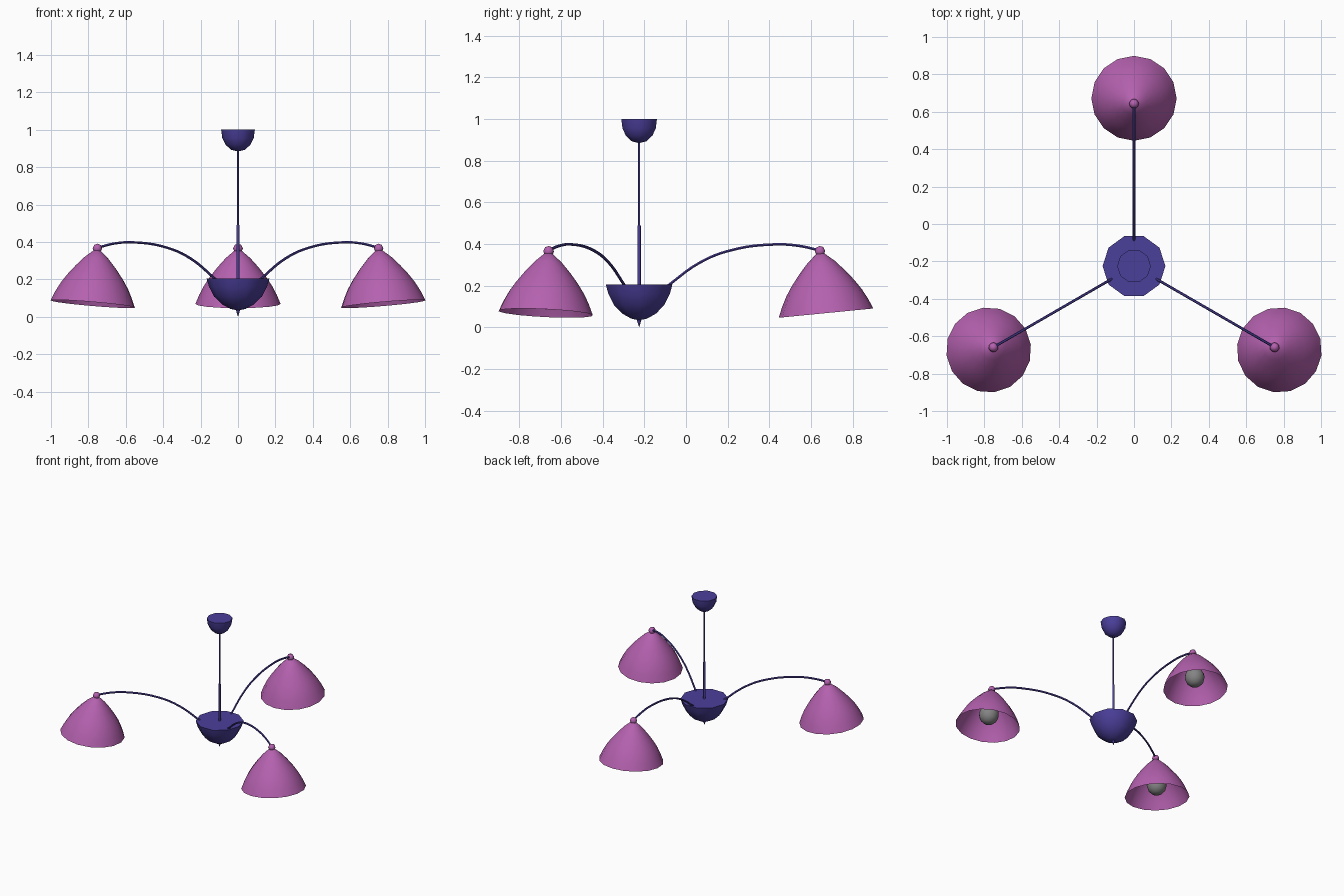
import bpy
import bmesh
from math import radians, tau
from mathutils import Matrix, Vector

cube = bpy.data.objects.get("Cube")
if cube:
    bpy.data.objects.remove(cube)


def material(name, rgb):
    mat = bpy.data.materials.new(name)
    mat.use_nodes = True
    mat.diffuse_color = (*rgb, 1)
    mat.node_tree.nodes["Principled BSDF"].inputs["Base Color"].default_value = (*rgb, 1)
    return mat


BLUE = material("indigo metal", (0.07, 0.05, 0.33))
PINK = material("orchid shade", (0.46, 0.12, 0.43))
GREY = material("grey bulb", (0.23, 0.23, 0.23))
HUB = Matrix.Translation((0, -0.225, 0))


def finish(obj, mat, matrix):
    obj.data.materials.clear()
    obj.data.materials.append(mat)
    obj.matrix_world = matrix
    bpy.ops.object.select_all(action="DESELECT")
    obj.select_set(True)
    bpy.context.view_layer.objects.active = obj
    bpy.ops.object.shade_smooth_by_angle(angle=radians(50))


def lathe(name, profile, sides, mat, matrix=HUB):
    """Turn a (radius, height) profile around the local z axis."""
    bm = bmesh.new()
    verts = [bm.verts.new((r, 0, z)) for r, z in profile]
    edges = [bm.edges.new(pair) for pair in zip(verts, verts[1:])]
    bmesh.ops.spin(bm, geom=verts + edges, cent=(0, 0, 0), axis=(0, 0, 1),
                   angle=tau, steps=sides, use_merge=True)
    bmesh.ops.remove_doubles(bm, verts=bm.verts, dist=0.0002)
    bmesh.ops.recalc_face_normals(bm, faces=bm.faces)
    mesh = bpy.data.meshes.new(name)
    bm.to_mesh(mesh)
    bm.free()
    obj = bpy.data.objects.new(name, mesh)
    bpy.context.collection.objects.link(obj)
    finish(obj, mat, matrix)


def tube(name, points, radius, mat, matrix):
    curve = bpy.data.curves.new(name, "CURVE")
    curve.dimensions = "3D"
    curve.bevel_depth = radius
    curve.bevel_resolution = 1
    curve.resolution_u = 5
    curve.use_fill_caps = True
    spline = curve.splines.new("BEZIER")
    spline.bezier_points.add(len(points) - 1)
    for bp, (y, z) in zip(spline.bezier_points, points):
        bp.co = Vector((0, y, z))
        bp.handle_left_type = bp.handle_right_type = "AUTO"
    obj = bpy.data.objects.new(name, curve)
    bpy.context.collection.objects.link(obj)
    bpy.ops.object.select_all(action="DESELECT")
    obj.select_set(True)
    bpy.context.view_layer.objects.active = obj
    bpy.ops.object.convert(target="MESH")
    finish(bpy.context.object, mat, matrix)


# Central column: ceiling cup, rods, bowl and finial
lathe("ceiling_cup", [(0, 1), (0.09, 1), (0.084, 0.955), (0.067, 0.92),
                      (0.037, 0.893), (0, 0.884)], 10, BLUE)
lathe("upper_rod", [(0, 0.89), (0.005, 0.89), (0.005, 0.48), (0, 0.48)], 8, BLUE)
lathe("lower_rod", [(0, 0.49), (0.008, 0.49), (0.008, 0.2), (0, 0.2)], 8, BLUE)
lathe("hub_bowl", [(0, 0.205), (0.168, 0.205), (0.155, 0.16), (0.127, 0.107),
                   (0.085, 0.066), (0.04, 0.042), (0, 0.034)], 10, BLUE)
lathe("finial", [(0, 0.045), (0.012, 0.04), (0.007, 0.022), (0, 0)], 8, BLUE)

# Three arms, each with a tilted shade, cap ball and bulb
arm_path = [(0.135, 0.198), (0.29, 0.31), (0.433, 0.368),
            (0.648, 0.398), (0.768, 0.391), (0.87, 0.368)]
for i, side in enumerate(("back", "right", "left")):
    arm = HUB @ Matrix.Rotation(i * tau / 3, 4, "Z")
    head = arm @ Matrix.Translation((0, 0.868, 0.365)) @ Matrix.Rotation(radians(5.6), 4, "X")
    tube(side + "_arm", arm_path, 0.007, BLUE, arm)
    lathe(side + "_shade_cap", [(0, 0.026), (0.018, 0.019), (0.026, 0),
                                (0.018, -0.019), (0, -0.026)], 10, PINK, head)
    lathe(side + "_shade", [(0, -0.008), (0.02, -0.012), (0.066, -0.052), (0.109, -0.1),
                            (0.15, -0.152), (0.182, -0.2), (0.207, -0.248),
                            (0.228, -0.298)], 16, PINK, head)
    lathe(side + "_bulb", [(0, -0.06), (0.025, -0.06), (0.03, -0.115), (0.05, -0.155),
                           (0.066, -0.185), (0.07, -0.21), (0.06, -0.246),
                           (0.035, -0.271), (0, -0.28)], 16, GREY, head)
